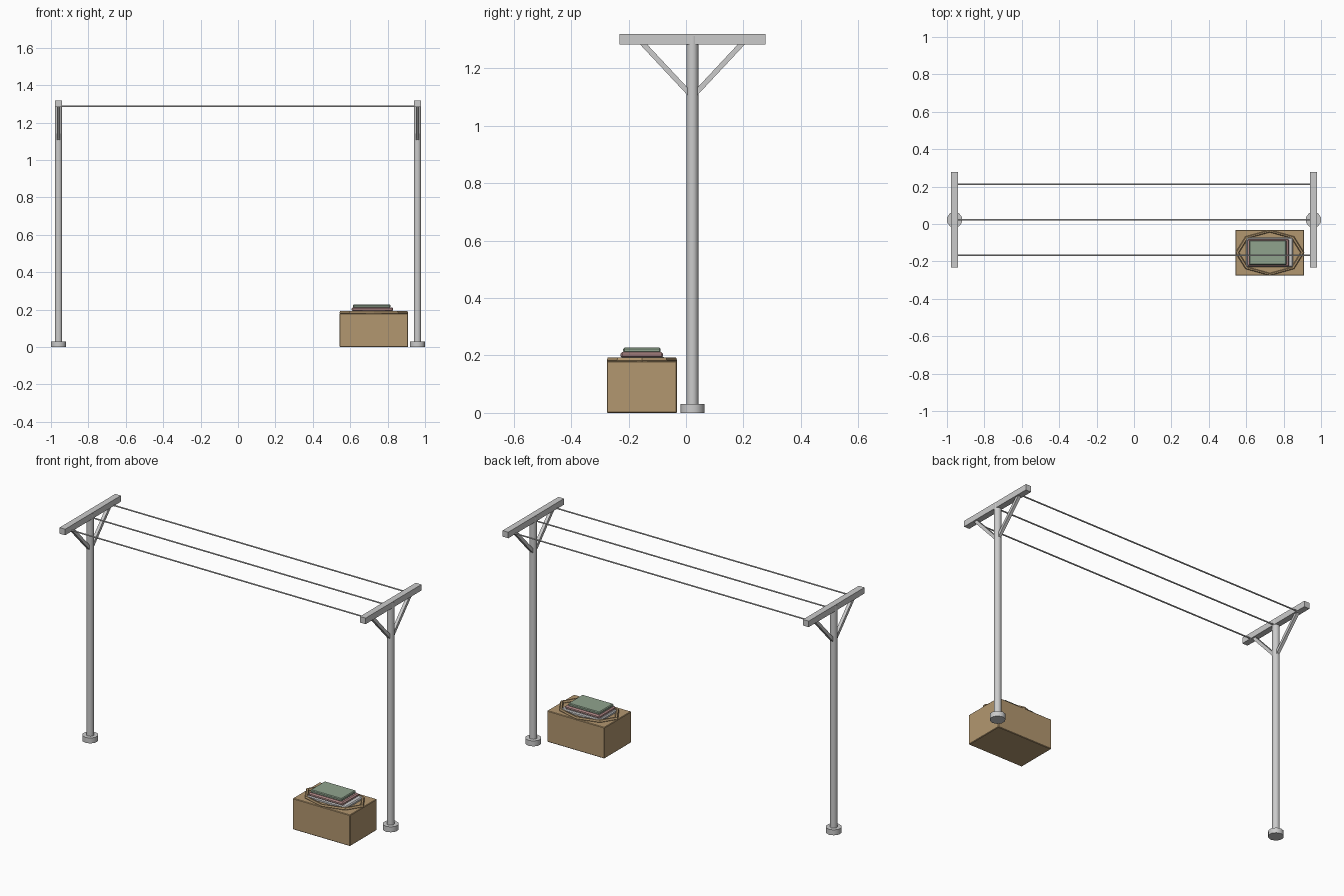
import bpy, math
from mathutils import Vector

if "Cube" in bpy.data.objects:
    bpy.data.objects.remove(bpy.data.objects["Cube"])

YC = 0.0225      # centre line of the frame
XP = 0.9595      # post distance from the middle


def material(name, rgb):
    m = bpy.data.materials.new(name)
    m.diffuse_color = (*rgb, 1)
    m.use_nodes = True
    m.node_tree.nodes["Principled BSDF"].inputs["Base Color"].default_value = m.diffuse_color
    return m


def finish(name, mat=None, bevel=0.0):
    o = bpy.context.object
    o.name = name
    if mat:
        o.data.materials.append(mat)
    if bevel:
        b = o.modifiers.new("bevel", 'BEVEL')
        b.width, b.segments = bevel, 1
    return o


def box(name, lo, hi, mat=None, bevel=0.0):
    lo, hi = Vector(lo), Vector(hi)
    bpy.ops.mesh.primitive_cube_add(size=1, location=(lo + hi) / 2)
    bpy.context.object.scale = hi - lo
    bpy.ops.object.transform_apply(location=False, rotation=False, scale=True)
    return finish(name, mat, bevel)


def rod(name, a, b, r, sides, square=False):
    a, b = Vector(a), Vector(b)
    d = b - a
    bpy.ops.mesh.primitive_cylinder_add(vertices=sides, radius=r, depth=d.length, location=(a + b) / 2)
    o = finish(name)
    if square:   # turn the four-sided section so its flats face x
        for v in o.data.vertices:
            x, y = v.co.x, v.co.y
            v.co.x, v.co.y = (x - y) * 0.7071, (x + y) * 0.7071
        o.rotation_euler = (-math.atan2(d.y, d.z), 0, 0)
    else:
        o.rotation_euler = d.to_track_quat('Z', 'Y').to_euler()
        bpy.ops.object.shade_smooth_by_angle(angle=math.radians(40))
    return o


# Posts, feet, crossbars and braces at both ends
for side, s in (("left", -1), ("right", 1)):
    x = s * XP
    rod(side + "_post", (x, YC, 0.01), (x, YC, 1.313), 0.0205, 10)
    rod(side + "_foot", (x, YC, 0), (x, YC, 0.031), 0.0425, 10)
    box(side + "_crossbar", (x - 0.018, YC - 0.2545, 1.284), (x + 0.018, YC + 0.2545, 1.319))
    for end, t in (("front", -1), ("back", 1)):
        rod(f"{side}_{end}_brace", (x, YC + t * 0.008, 1.11), (x, YC + t * 0.18, 1.294),
            0.0127, 4, square=True)

# Three washing lines
for name, dy in (("front", -0.19), ("middle", 0), ("back", 0.19)):
    rod(name + "_line", (-XP, YC + dy, 1.287), (XP, YC + dy, 1.287), 0.0045, 6)

# Laundry basket with a faceted rim
wicker = material("wicker", (0.45, 0.31, 0.16))
bx, by = 0.726, -0.1535
box("basket", (bx - 0.183, by - 0.1225, 0), (bx + 0.183, by + 0.1225, 0.18), wicker, 0.003)
bpy.ops.mesh.primitive_torus_add(major_segments=8, minor_segments=6, major_radius=0.174,
                                 minor_radius=0.0105, location=(bx, by, 0.183))
bpy.context.object.scale = (1, 0.665, 1)
finish("basket_rim", wicker)

# Folded cloths stacked in the basket
box("bottom_cloth", (0.600, -0.230, 0.17), (0.850, -0.072, 0.194),
    material("white_cloth", (0.62, 0.60, 0.60)), 0.005)
box("middle_cloth", (0.608, -0.228, 0.192), (0.829, -0.080, 0.212),
    material("pink_cloth", (0.52, 0.30, 0.29)), 0.006)
box("top_cloth", (0.615, -0.219, 0.210), (0.815, -0.088, 0.227),
    material("green_cloth", (0.28, 0.37, 0.27)), 0.004)
